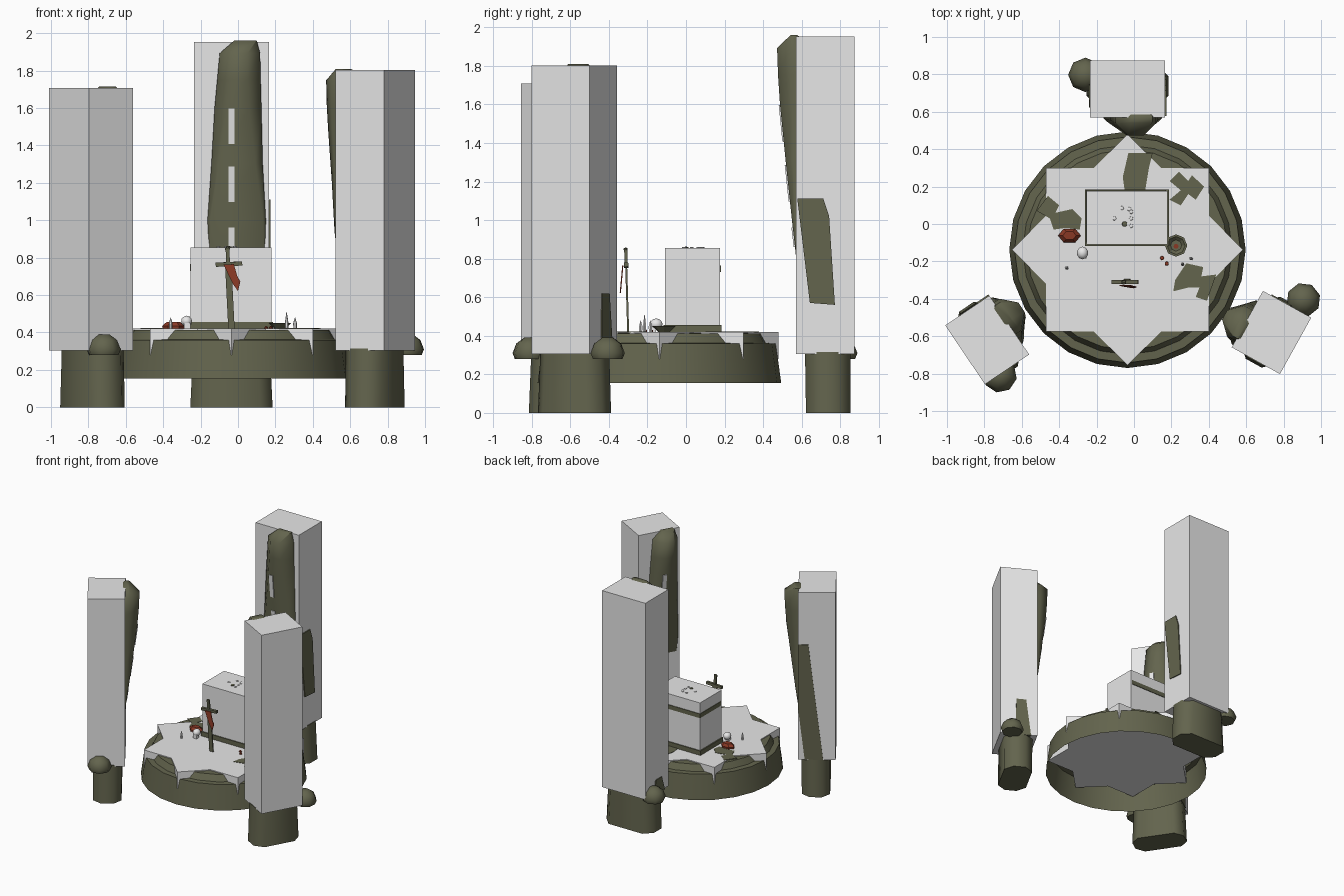
import bpy, bmesh, math
from mathutils import Matrix

if "Cube" in bpy.data.objects:
    bpy.data.objects.remove(bpy.data.objects["Cube"])


def material(name, r, g, b):
    m = bpy.data.materials.new(name)
    m.use_nodes = True
    m.diffuse_color = (r, g, b, 1)
    m.node_tree.nodes["Principled BSDF"].inputs["Base Color"].default_value = (r, g, b, 1)
    return m


GREY = material("pale grey", 0.8, 0.8, 0.8)
MOSS = material("olive stone", 0.125, 0.128, 0.075)
RED = material("dull red", 0.25, 0.04, 0.018)
WHITE = material("bone white", 0.88, 0.88, 0.88)


def finish(name, bm, mat, frame=None, smooth=0):
    bmesh.ops.recalc_face_normals(bm, faces=bm.faces)
    mesh = bpy.data.meshes.new(name)
    bm.to_mesh(mesh)
    bm.free()
    ob = bpy.data.objects.new(name, mesh)
    bpy.context.collection.objects.link(ob)
    mesh.materials.append(mat)
    if frame is not None:
        ob.matrix_world = frame
    if smooth:
        bpy.ops.object.select_all(action="DESELECT")
        ob.select_set(True)
        bpy.context.view_layer.objects.active = ob
        bpy.ops.object.shade_smooth_by_angle(angle=math.radians(smooth))
    return ob


def loft(name, rings, mat, frame=None, smooth=0, caps=True):
    """Skin a stack of closed rings."""
    bm = bmesh.new()
    rows = [[bm.verts.new(p) for p in ring] for ring in rings]
    n = len(rows[0])
    for a, b in zip(rows, rows[1:]):
        for i in range(n):
            j = (i + 1) % n
            bm.faces.new((a[i], a[j], b[j], b[i]))
    if caps:
        bm.faces.new(rows[0])
    bm.faces.new(rows[-1])
    return finish(name, bm, mat, frame, smooth)


def prism(name, outline, z0, z1, mat, frame=None):
    return loft(name, [[(x, y, z) for x, y in outline] for z in (z0, z1)], mat, frame)


def box(name, x0, x1, y0, y1, z0, z1, mat, frame=None):
    return prism(name, [(x0, y0), (x1, y0), (x1, y1), (x0, y1)], z0, z1, mat, frame)


def circle(r, n, z, cx=0, cy=0):
    return [(cx + r * math.cos(math.tau * i / n), cy + r * math.sin(math.tau * i / n), z)
            for i in range(n)]


def lump(name, at, size, mat, detail=1, frame=None, smooth=40):
    bm = bmesh.new()
    bmesh.ops.create_icosphere(bm, subdivisions=detail, radius=1,
                               matrix=Matrix.Translation(at) @ Matrix.Diagonal((*size, 1)))
    return finish(name, bm, mat, frame, smooth)


def side_plate(name, outline, x0, x1, mat, frame):
    """Slab whose (y, z) outline lies against a side face."""
    return loft(name, [[(x, y, z) for y, z in outline] for x in (x0, x1)], mat, frame)


def chamfered(hw, y0, y1, z, cx=0, cut=0.4):
    c = min(hw, (y1 - y0) / 2) * cut * 1.4
    return [(cx - hw + c, y0, z), (cx + hw - c, y0, z), (cx + hw, y0 + c, z), (cx + hw, y1 - c, z),
            (cx + hw - c, y1, z), (cx - hw + c, y1, z), (cx - hw, y1 - c, z), (cx - hw, y0 + c, z)]


# Leaning stone profile: height, front, back, half width, sideways shift, corner cut
LEAN = [(0.31, -0.10, 0.08, 0.16, 0.03, 0.1), (0.85, -0.156, 0.06, 0.15, 0.03, 0.05),
        (1.0, -0.173, 0.04, 0.156, 0.028, 0.1), (1.3, -0.205, 0.02, 0.137, 0.03, 0.25),
        (1.6, -0.235, 0.0, 0.125, 0.035, 0.4), (1.75, -0.245, -0.03, 0.116, 0.04, 0.45),
        (1.89, -0.25, -0.06, 0.108, 0.045, 0.5), (1.957, -0.18, -0.145, 0.06, 0.075, 0.2)]


def front_at(z):
    for a, b in zip(LEAN, LEAN[1:]):
        if z <= b[0]:
            return a[1] + (z - a[0]) / (b[0] - a[0]) * (b[1] - a[1])


def pillar(label, cx, cy, angle, size, lean, foot_shift, rock, right_patch, left_top):
    frame = Matrix.Translation((cx, cy, 0)) @ Matrix.Rotation(math.radians(angle), 4, "Z")
    width, depth, height = size
    k, d, v = width / 0.4, depth / 0.305, (height - 0.305) / 1.645
    hw, hd = width / 2, depth / 2

    def up(z):
        return 0.305 + (z - 0.305) * v

    def out(y):
        return -hd + (y + 0.1525) * lean

    box(label + "_pillar_block", -hw, hw, -hd, hd, 0.305, height, GREY, frame)
    loft(label + "_pillar_foot",
         [chamfered(0.22 * k, -0.1 * d + foot_shift, 0.13 * d + foot_shift, 0),
          chamfered(0.205 * k, -0.105 * d + foot_shift, 0.13 * d + foot_shift, 0.315)], MOSS, frame, 60)
    loft(label + "_leaning_stone",
         [chamfered(w * k, out(y0), out(y1), up(z), x * k, c) for z, y0, y1, w, x, c in LEAN],
         MOSS, frame, 50)
    # Stone breaking through the side faces
    if right_patch:
        side_plate(label + "_right_outcrop", [(y * d, up(z)) for y, z in right_patch],
                   hw - 0.02, hw + 0.008, MOSS, frame)
    if left_top:
        side_plate(label + "_left_outcrop",
                   [(-0.10 * d, 0.3), (0.03 * d, 0.3), (0.02 * d, left_top), (-0.06 * d, left_top)],
                   -hw - 0.006, -hw + 0.02, MOSS, frame)
    # Domed rock beside the foot
    loft(label + "_foot_rock", [circle(r, 8, z, *rock) for r, z in
                                ((0.08, 0.28), (0.092, 0.31), (0.072, 0.36), (0.03, 0.39))],
         MOSS, frame, 60)
    # Plain carved grooves down the front of the stone
    for z, half in ((1.5, 0.095), (1.19, 0.095), (0.91, 0.05)):
        ends = [(up(e), out(front_at(e))) for e in (z - half, z + half)]
        rings = [[(s * 0.017, ends[e][1] - o, ends[e][0])
                  for s, e in ((-1, 0), (1, 0), (1, 1), (-1, 1))] for o in (0, 0.007)]
        loft(label + "_carved_groove", rings, GREY, frame)


pillar("back", -0.035, 0.7225, 0, (0.40, 0.305, 1.953), 1, 0, (-0.225, 0.075),
       [(-0.145, 1.11), (-0.01, 1.11), (0.02, 1.02), (0.05, 0.56), (-0.08, 0.57)], 0.42)
pillar("left", 0.735, -0.58, -119, (0.345, 0.295, 1.803), 1.2, -0.018, (-0.235, 0.065), None, 0.62)
pillar("right", -0.785, -0.62, 124, (0.38, 0.285, 1.708), 1.1, -0.022, (-0.195, 0.05),
       [(-0.152, 1.44), (-0.07, 1.44), (-0.03, 1.05), (0.05, 0.31), (-0.1, 0.31), (-0.152, 0.8)], None)

# Round stepped dais, open underneath
CX, CY = -0.035, -0.138
loft("dais", [circle(r, 24, z, CX, CY) for r, z in
              ((0.632, 0.155), (0.604, 0.36), (0.56, 0.362), (0.535, 0.412), (0.42, 0.415))],
     MOSS, smooth=25, caps=False)

# Eight-pointed paving slab
star = []
for i in range(16):
    r = 0.617 if i % 2 == 0 else 0.617 * math.cos(math.pi / 4) / math.cos(math.pi / 8)
    a = math.pi * i / 8
    star.append((CX + r * math.cos(a), CY + r * math.sin(a)))
prism("star_slab", star, 0.28, 0.42, GREY)

# Worn stone patches in the paving
patches = [
    [(-0.03, 0.38), (0.10, 0.38), (0.08, 0.3), (0.06, 0.18), (-0.05, 0.18), (-0.06, 0.25)],
    [(0.19, 0.23), (0.24, 0.28), (0.29, 0.23), (0.31, 0.26), (0.375, 0.2), (0.33, 0.13),
     (0.29, 0.16), (0.25, 0.1), (0.19, 0.13), (0.25, 0.18)],
    [(0.22, -0.3), (0.28, -0.21), (0.37, -0.23), (0.36, -0.28), (0.44, -0.27), (0.39, -0.41),
     (0.33, -0.39), (0.35, -0.34), (0.29, -0.34), (0.21, -0.36)],
    [(-0.52, 0.07), (-0.46, 0.15), (-0.4, 0.1), (-0.42, 0.06), (-0.33, 0.08), (-0.28, 0.03),
     (-0.29, -0.03), (-0.36, -0.02), (-0.43, -0.03), (-0.45, 0.03)],
]
for p in patches:
    prism("paving_patch", p, 0.418, 0.423, MOSS)

# Altar
box("altar_plinth", -0.263, 0.188, -0.118, 0.184, 0.41, 0.457, MOSS)
box("altar_block", -0.253, 0.18, -0.11, 0.176, 0.45, 0.855, GREY)
box("altar_band", -0.257, 0.17, -0.10, 0.181, 0.73, 0.765, MOSS)
for x, y in ((-0.065, 0.085), (-0.015, 0.065), (-0.015, 0.03), (-0.015, -0.01), (-0.105, 0.03), (-0.025, 0.08)):
    lump("altar_bead", (x, y, 0.857), (0.012, 0.012, 0.005), WHITE)
lump("altar_stone", (-0.05, 0.0, 0.857), (0.016, 0.016, 0.006), MOSS)

# Sword standing in the slab, with a torn cloth
SWORD = Matrix.Translation((-0.035, -0.30, 0.42)) @ Matrix.Rotation(-0.05, 4, "Y") @ Matrix.Rotation(0.03, 4, "X")
box("sword_blade", -0.017, 0.017, -0.005, 0.005, -0.02, 0.35, MOSS, SWORD)
box("sword_guard", -0.067, 0.075, -0.011, 0.011, 0.335, 0.357, MOSS, SWORD)
box("sword_grip", -0.01, 0.01, -0.008, 0.008, 0.355, 0.425, MOSS, SWORD)
lump("sword_pommel", (0, 0, 0.428), (0.016, 0.012, 0.012), MOSS, 1, SWORD)
cloth = [(-0.025, 0.345), (0.03, 0.345), (0.045, 0.28), (0.06, 0.25), (0.045, 0.2), (0.02, 0.24)]
loft("sword_cloth", [[(x, y - (0.35 - z) * 0.12, z) for x, z in cloth] for y in (-0.02, -0.014)], RED, SWORD)

# Offerings
loft("red_bundle", [[(x * 1.45, y, z) for x, y, z in circle(r, 6, h)] for r, h in
                    ((0.038, 0.415), (0.042, 0.435), (0.025, 0.456))],
     RED, Matrix.Translation((-0.345, -0.062, 0)))
lump("skull", (-0.275, -0.155, 0.46), (0.03, 0.034, 0.03), WHITE, 2)
box("skull_jaw", -0.288, -0.255, -0.185, -0.155, 0.42, 0.45, WHITE)
loft("bowl", [circle(r, 8, z, 0.225, -0.115) for r, z in
              ((0.03, 0.42), (0.06, 0.45), (0.048, 0.45), (0.03, 0.435))], MOSS)
prism("bowl_contents", [c[:2] for c in circle(0.014, 6, 0, 0.225, -0.12)], 0.434, 0.44, RED)
for x, y in ((0.15, -0.182), (0.175, -0.212)):
    lump("red_berry", (x, y, 0.425), (0.012, 0.012, 0.01), RED)
for x, y, z in ((0.26, -0.215, 0.51), (0.305, -0.185, 0.48), (-0.36, -0.235, 0.48)):
    loft("bone_spike", [circle(r, 6, h, x, y) for r, h in ((0.009, 0.42), (0.01, 0.45), (0.001, z))], WHITE)
